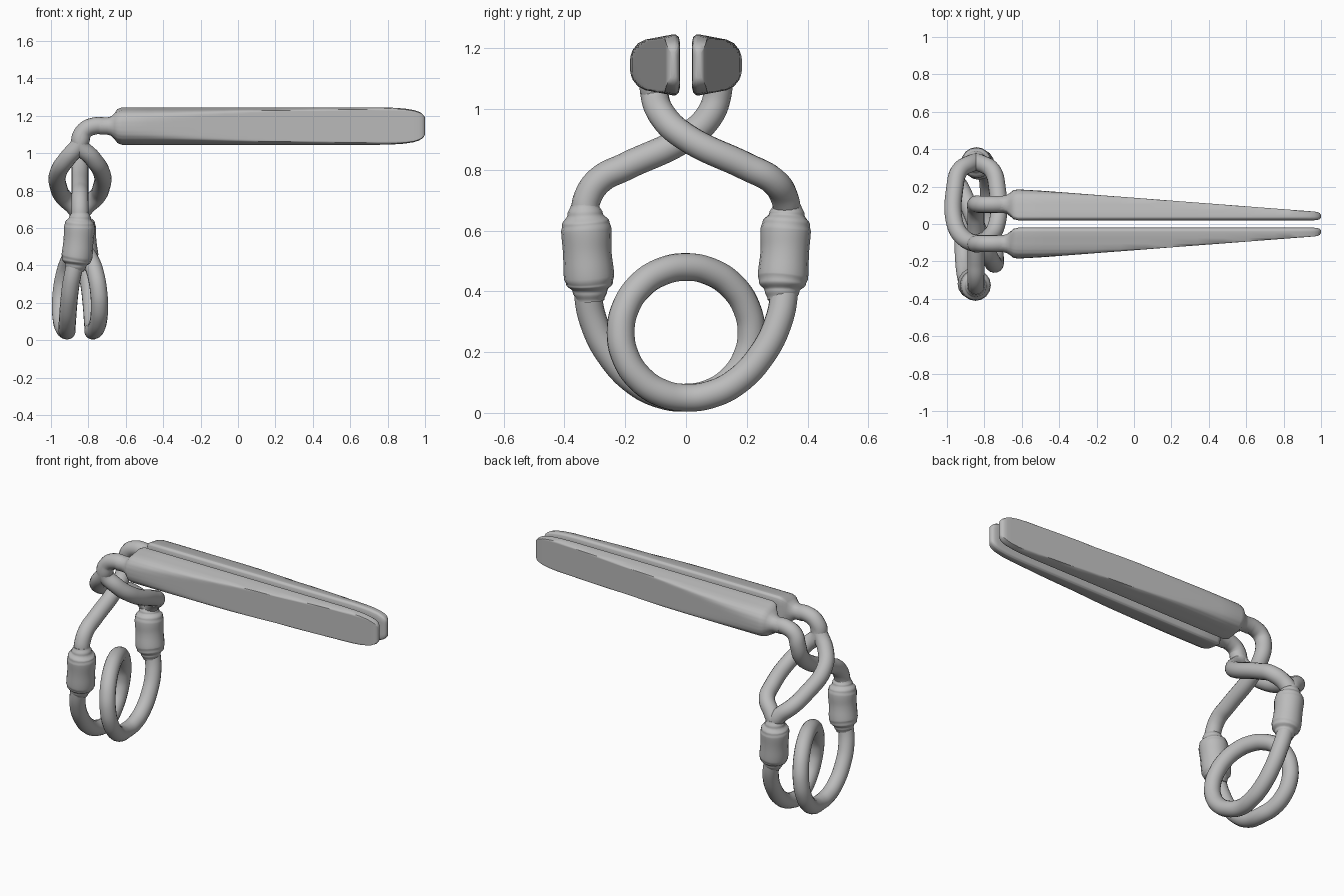
import bpy, bmesh, math
from mathutils import Vector

cube = bpy.data.objects.get("Cube")
if cube:
    bpy.data.objects.remove(cube)

GREY = (0.5, 0.5, 0.5, 1)
metal = bpy.data.materials.new("grey_metal")
metal.use_nodes = True
metal.diffuse_color = GREY
metal.node_tree.nodes["Principled BSDF"].inputs["Base Color"].default_value = GREY

CX = -0.845   # x of the wire's mid plane
R = 0.046     # wire radius
MID = 1.145   # height of the blade axis


def finish(obj, angle=50):
    obj.data.materials.clear()
    obj.data.materials.append(metal)
    bpy.ops.object.select_all(action="DESELECT")
    obj.select_set(True)
    bpy.context.view_layer.objects.active = obj
    bpy.ops.object.shade_smooth_by_angle(angle=math.radians(angle))


def tube(name, points, radii=None, handle="AUTO", steps=8):
    """Round wire through the points, with an optional radius at each."""
    curve = bpy.data.curves.new(name, "CURVE")
    curve.dimensions = "3D"
    curve.bevel_depth = R
    curve.bevel_resolution = 6
    curve.resolution_u = steps
    curve.use_fill_caps = True
    spline = curve.splines.new("BEZIER")
    spline.radius_interpolation = "EASE"
    spline.bezier_points.add(len(points) - 1)
    for i, (bp, p) in enumerate(zip(spline.bezier_points, points)):
        bp.co = p
        bp.handle_left_type = bp.handle_right_type = handle
        bp.radius = radii[i] / R if radii else 1
    obj = bpy.data.objects.new(name, curve)
    bpy.context.collection.objects.link(obj)
    bpy.ops.object.select_all(action="DESELECT")
    obj.select_set(True)
    bpy.context.view_layer.objects.active = obj
    bpy.ops.object.convert(target="MESH")
    finish(bpy.context.object)


def soft_min(a, b, k=0.012):
    h = max(k - abs(a - b), 0) / k
    return min(a, b) - h * h * k / 4


# D-shaped blade outline: (distance from the mid plane, half height)
half = [(.02, 0), (.02, .075), (.024, .092), (.034, .1), (.045, .1), (.135, .083),
        (.158, .071), (.175, .05), (.185, .025), (.188, 0)]
outline = []
for (y0, z0), (y1, z1) in zip(half, half[1:]):
    outline += [(y0 + (y1 - y0) * t / 3, z0 + (z1 - z0) * t / 3) for t in range(3)]
outline.append(half[-1])
outline += [(y, -z) for y, z in outline[-2:0:-1]]

# stations: x, blend from round neck to blade, height scale, tip thickness scale
stations = [(-.74, 0, 1, 1), (-.7, 0, 1, 1), (-.68, .12, 1, 1), (-.66, .5, 1, 1),
            (-.645, .85, 1, 1), (-.62, 1, 1, 1)]
stations += [(-.62 + .137 * i, 1, 1, 1) for i in range(1, 11)]
stations += [(.83, 1, .98, 1), (.89, 1, .94, 1), (.94, 1, .86, 1), (.965, 1, .78, 1),
             (.982, 1, .69, .92), (.993, 1, .58, .72), (1, 1, .45, .35)]


def blade(name, side):
    bm = bmesh.new()
    rings = []
    for x, blend, tall, thick in stations:
        limit = .19 - .0765 * max(x + .65, 0)
        ring = []
        for y, z in outline:
            a = math.atan2(z, y - .105)
            neck = Vector((.105 + R * math.cos(a), R * math.sin(a)))
            flat = Vector((.042 + (soft_min(y, limit) - .042) * thick, z * tall))
            p = neck.lerp(flat, blend)
            ring.append(bm.verts.new((x, side * p.x, MID + p.y)))
        rings.append(ring)
    n = len(outline)
    for a, b in zip(rings, rings[1:]):
        for i in range(n):
            j = (i + 1) % n
            bm.faces.new((a[i], a[j], b[j], b[i]))
    bm.faces.new(rings[0])
    bm.faces.new(rings[-1])
    bmesh.ops.recalc_face_normals(bm, faces=bm.faces)
    mesh = bpy.data.meshes.new(name)
    bm.to_mesh(mesh)
    bm.free()
    obj = bpy.data.objects.new(name, mesh)
    bpy.context.collection.objects.link(obj)
    finish(obj)


blade("left_blade", 1)
blade("right_blade", -1)

# bent arms: x, y, z and how far the split link opens there
arm = [(-.7, .105, MID, 0), (-.77, .105, MID, 0), (-.824, .105, 1.117, 0),
       (CX, .105, 1.055, 0), (CX, .075, .975, .065), (CX, 0, .907, .112),
       (CX, -.2, .81, .112), (CX, -.285, .765, .088), (CX, -.325, .705, .025),
       (CX, -.332, .66, 0), (CX, -.33, .6, 0)]
tube("single_arm", [p[:3] for p in arm])
for label, s in (("inner", 1), ("outer", -1)):
    tube("split_arm_" + label, [(x + s * d, -y, z) for x, y, z, d in arm])

# collars where the arms meet the spring
for label, s in (("right", -1), ("left", 1)):
    path = [(0, .333, .685), (0, .332, .655), (.002, .33, .625), (.003, .328, .6),
            (.008, .325, .53), (.016, .319, .45), (.02, .317, .425), (.023, .316, .4),
            (.027, .315, .37)]
    tube(label + "_collar", [(CX + s * x, s * y, z) for x, y, z in path],
         [R, .058, .078, .083, .08, .083, .077, .057, R])

# coil spring: tail down, one full turn, tail up
tail = [(.016, .321, .45), (.03, .322, .39), (.048, .304, .3), (.06, .252, .195),
        (.067, .165, .102), (.07, .08, .06)]
coil = [(CX - x, -y, z) for x, y, z in tail]
for i in range(17):
    a = math.tau * i / 16
    dx = -.07 * math.cos(a / 2) - .05 * math.sin(a)
    coil.append((CX + dx, .215 * math.sin(a), .265 - .215 * math.cos(a)))
coil += [(CX + x, y, z) for x, y, z in reversed(tail)]
tube("coil_spring", coil, steps=6)
